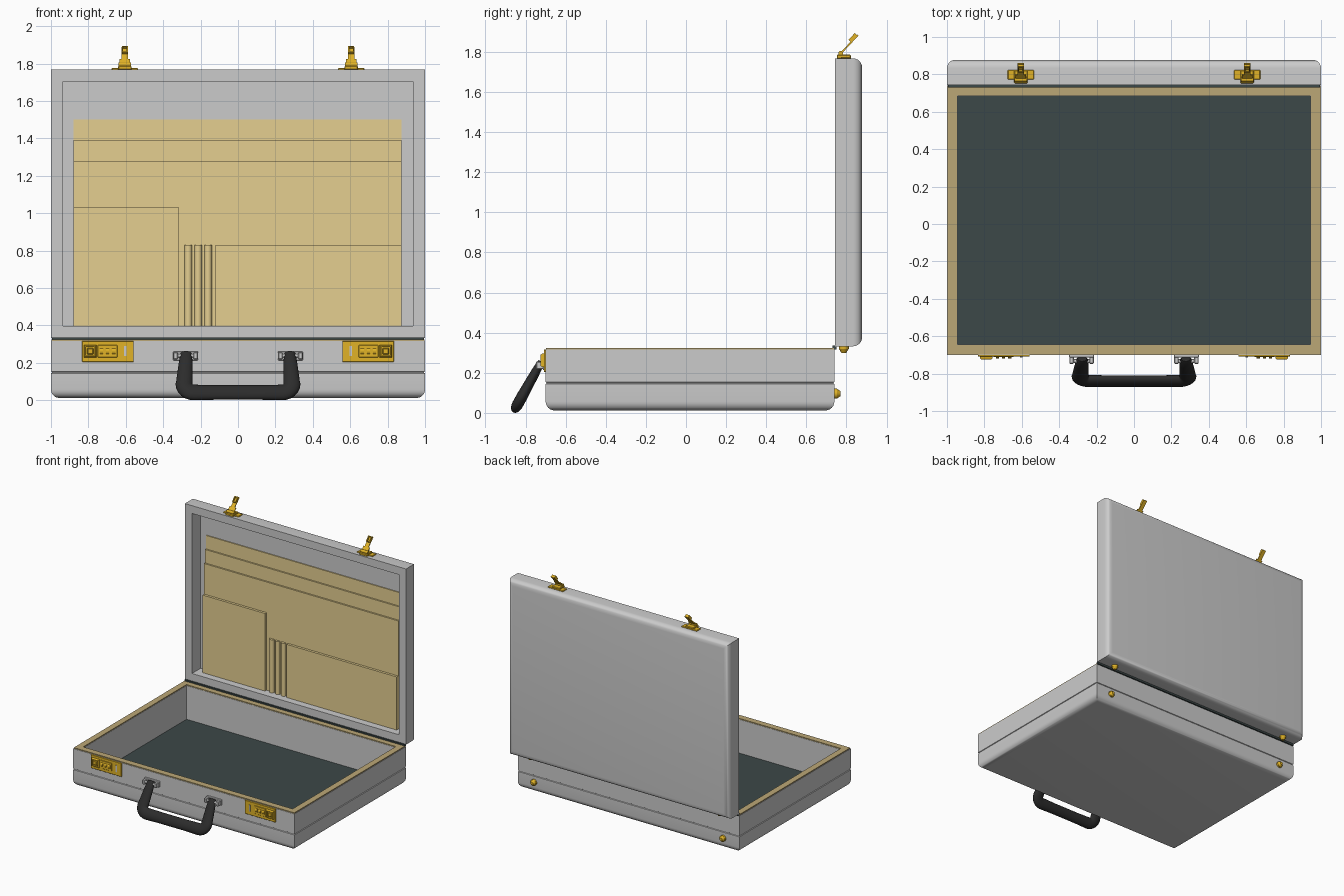
import bpy, bmesh, math
from mathutils import Matrix, Vector

if "Cube" in bpy.data.objects:
    bpy.data.objects.remove(bpy.data.objects["Cube"])


def material(name, rgb):
    m = bpy.data.materials.new(name)
    m.diffuse_color = (*rgb, 1)
    m.use_nodes = True
    m.node_tree.nodes["Principled BSDF"].inputs["Base Color"].default_value = m.diffuse_color
    return m


TAN = material("tan_leather", (0.78, 0.62, 0.28))
RIM = material("rim_tan", (0.50, 0.39, 0.18))
GOLD = material("brass", (0.75, 0.45, 0.02))
SLATE = material("slate_lining", (0.045, 0.065, 0.065))
BLACK = material("black_grip", (0.025, 0.025, 0.025))


def finish(name, bm, mat=None):
    bmesh.ops.recalc_face_normals(bm, faces=bm.faces)
    me = bpy.data.meshes.new(name)
    bm.to_mesh(me)
    bm.free()
    if mat:
        me.materials.append(mat)
    ob = bpy.data.objects.new(name, me)
    bpy.context.collection.objects.link(ob)
    return ob


def loft(bm, rings, caps=True, closed=False):
    rows = [[bm.verts.new(p) for p in r] for r in rings]
    n = len(rows[0])
    pairs = list(zip(rows, rows[1:])) + ([(rows[-1], rows[0])] if closed else [])
    for a, b in pairs:
        for i in range(n):
            bm.faces.new((a[i], a[(i + 1) % n], b[(i + 1) % n], b[i]))
    if caps and not closed:
        bm.faces.new(rows[0])
        bm.faces.new(rows[-1])


def tray(name, hx, v0, v1, profile, place, mat=None, closed=False):
    """Rectangular rings given as (inset, height); place maps to world space."""
    bm = bmesh.new()
    loft(bm, [[place(x, v, h) for x, v in ((-hx + i, v0 + i), (hx - i, v0 + i),
                                           (hx - i, v1 - i), (-hx + i, v1 - i))]
              for i, h in profile], closed=closed)
    return finish(name, bm, mat)


def box(name, xs, ys, zs, mat=None, bevel=0, turn=None):
    bm = bmesh.new()
    bmesh.ops.create_cube(bm, size=1)
    lo = Vector([min(a) for a in (xs, ys, zs)])
    hi = Vector([max(a) for a in (xs, ys, zs)])
    for v in bm.verts:
        v.co = Vector([(lo[k] + hi[k]) / 2 + v.co[k] * (hi[k] - lo[k]) for k in range(3)])
    if bevel:
        bmesh.ops.bevel(bm, geom=bm.edges[:], offset=bevel, segments=1, affect='EDGES')
    if turn:
        bm.transform(turn)
    return finish(name, bm, mat)


def cone(name, pos, axis, r1, r2, depth, mat=None, sides=24):
    bm = bmesh.new()
    bmesh.ops.create_cone(bm, cap_ends=True, segments=sides, radius1=r1, radius2=r2, depth=depth)
    rot = Vector((0, 0, 1)).rotation_difference(Vector(axis)).to_matrix().to_4x4()
    bm.transform(Matrix.Translation(pos) @ rot)
    return finish(name, bm, mat)


def rounding(r, h0, n=6):
    return [(r - r * math.sin(a), h0 + r - r * math.cos(a))
            for a in (math.pi / 2 * k / n for k in range(n + 1))]


# Base tray with rounded bottom edge and a fine seam groove
flat = lambda x, v, h: (x, v, h)
tray("base_case", 1, -0.70, 0.74,
     rounding(0.045, 0.012) + [(0, 0.144), (0.005, 0.147), (0.005, 0.151), (0, 0.154),
                               (0, 0.316), (0.055, 0.316), (0.055, 0.035)], flat)
tray("base_rim", 1, -0.70, 0.74,
     [(0.003, 0.315), (0.003, 0.324), (0.053, 0.324), (0.053, 0.315)], flat, RIM, True)
box("floor_lining", (-0.944, 0.944), (-0.644, 0.684), (0.034, 0.042), SLATE)

# Upright lid with recessed inside
upright = lambda x, v, h: (x, 0.878 - h, v)
tray("lid_case", 1, 0.332, 1.768,
     rounding(0.045, 0) + [(0, 0.136), (0.064, 0.136), (0.064, 0.025)], upright)
box("hinge_strip", (-0.995, 0.995), (0.73, 0.75), (0.317, 0.335), SLATE)

# Document organiser in the lid: stepped panels, pockets, pen loops
BACK = 0.856
for name, x0, x1, top, front in (("organiser_back_panel", -0.88, 0.875, 1.50, 0.845),
                                 ("organiser_middle_panel", -0.88, 0.875, 1.39, 0.833),
                                 ("organiser_front_panel", -0.88, 0.875, 1.28, 0.82),
                                 ("organiser_left_pocket", -0.88, -0.315, 1.03, 0.80),
                                 ("organiser_right_pocket", -0.12, 0.875, 0.83, 0.80)):
    box(name, (x0, x1), (front, BACK), (0.393, top), TAN)
for k in range(3):
    cone(f"pen_loop_{k + 1}", (-0.266 + 0.053 * k, 0.82, 0.611), (0, 0, 1), 0.02, 0.02, 0.437, TAN)

for s, side in ((-1, "left"), (1, "right")):
    # Combination lock on the front
    box(f"lock_plate_{side}", (s * 0.558, s * 0.834), (-0.709, -0.698), (0.205, 0.316), GOLD, 0.002)
    tray(f"lock_button_frame_{side}", 0.034, -0.034, 0.034,
         [(0, 0), (0, 0.008), (0.006, 0.017), (0.012, 0.017), (0.012, 0)],
         lambda x, v, h: (s * 0.79 + x, -0.708 - h, 0.262 + v), GOLD)
    box(f"lock_button_{side}", (s * 0.773, s * 0.807), (-0.723, -0.705), (0.245, 0.279), GOLD, 0.004)
    box(f"lock_dial_frame_{side}", (s * 0.645, s * 0.75), (-0.712, -0.706), (0.229, 0.295), GOLD, 0.002)
    for k in range(3):
        cone(f"lock_dial_{side}_{k + 1}", (s * (0.665 + 0.0325 * k), -0.699, 0.262), (1, 0, 0),
             0.02, 0.02, 0.018, GOLD, 20)
    box(f"lock_catch_{side}", (s * 0.597, s * 0.609), (-0.713, -0.706), (0.235, 0.289))

    # Latch on the free edge of the lid, with tilted hasp
    cx = s * 0.605
    box(f"latch_plate_{side}", (cx - 0.07, cx + 0.07), (0.772, 0.824), (1.766, 1.776), GOLD, 0.003)
    box(f"latch_block_{side}", (cx - 0.036, cx + 0.036), (0.752, 0.822), (1.766, 1.787), GOLD, 0.004)
    cone(f"latch_pin_{side}", (cx, 0.772, 1.793), (1, 0, 0), 0.012, 0.012, 0.066, GOLD, 16)
    tilt = Matrix.Translation((cx, 0.772, 1.793)) @ Matrix.Rotation(math.radians(-43), 4, 'X')
    box(f"hasp_root_{side}", (-0.028, 0.028), (-0.004, 0.004), (0, 0.04), GOLD, turn=tilt)
    box(f"hasp_tongue_{side}", (-0.017, 0.017), (-0.004, 0.004), (0.03, 0.125), GOLD, turn=tilt)
    tray(f"hasp_loop_{side}", 0.016, 0.075, 0.122,
         [(0, 0), (0, 0.018), (0.006, 0.018), (0.006, 0)],
         lambda x, v, h: tilt @ Vector((x, -h, v)), GOLD)

    # Standing studs on base back and lid bottom
    cone(f"base_stud_{side}", (s * 0.855, 0.746, 0.096), (0, 1, 0), 0.025, 0.025, 0.016, GOLD)
    cone(f"base_stud_tip_{side}", (s * 0.855, 0.762, 0.096), (0, 1, 0), 0.024, 0.012, 0.018, GOLD)
    cone(f"lid_stud_{side}", (s * 0.855, 0.787, 0.326), (0, 0, -1), 0.025, 0.025, 0.016, GOLD)
    cone(f"lid_stud_tip_{side}", (s * 0.855, 0.787, 0.309), (0, 0, -1), 0.024, 0.012, 0.02, GOLD)

    # Handle bracket: plate, two lugs and a pin
    hx = s * 0.28
    box(f"handle_bracket_{side}", (hx - 0.067, hx + 0.067), (-0.714, -0.698), (0.213, 0.26), None, 0.003)
    for t in (-1, 1):
        box(f"handle_lug_{side}_{'outer' if t == s else 'inner'}", (hx + t * 0.042, hx + t * 0.065),
            (-0.748, -0.705), (0.218, 0.256), None, 0.004)
    cone(f"handle_pin_{side}", (hx, -0.733, 0.238), (1, 0, 0), 0.01, 0.01, 0.12, None, 16)

# Handle: oval section swept along a rounded U, hanging outward
half = [(-0.277, 0.018, 0.024), (-0.277, 0.008, 0.031), (-0.28, -0.05, 0.037), (-0.287, -0.165, 0.044)]
half += [(-0.237 - 0.052 * math.cos(a), -0.175 - 0.052 * math.sin(a), 0.045)
         for a in (math.pi / 2 * k / 6 for k in range(7))]
half += [(-0.12, -0.227, 0.042)]
path = half + [(-x, z, r) for x, z, r in reversed(half)]
rings = []
for k, (x, z, r) in enumerate(path):
    a, b = path[max(k - 1, 0)], path[min(k + 1, len(path) - 1)]
    t = Vector((b[0] - a[0], 0, b[1] - a[1])).normalized()
    n = Vector((-t.z, 0, t.x))
    rings.append([Vector((x, 0, z)) + n * r * math.cos(q) + Vector((0, 0.62 * r * math.sin(q), 0))
                  for q in (2 * math.pi * j / 20 for j in range(20))])
bm = bmesh.new()
loft(bm, rings)
bm.transform(Matrix.Translation((0, -0.73, 0.24)) @ Matrix.Rotation(math.radians(-29), 4, 'X'))
finish("carry_handle", bm, BLACK)

# Smooth rounded surfaces, keep edges sharp
for ob in bpy.context.collection.objects:
    ob.select_set(True)
    bpy.context.view_layer.objects.active = ob
bpy.ops.object.shade_smooth_by_angle(angle=math.radians(35))
